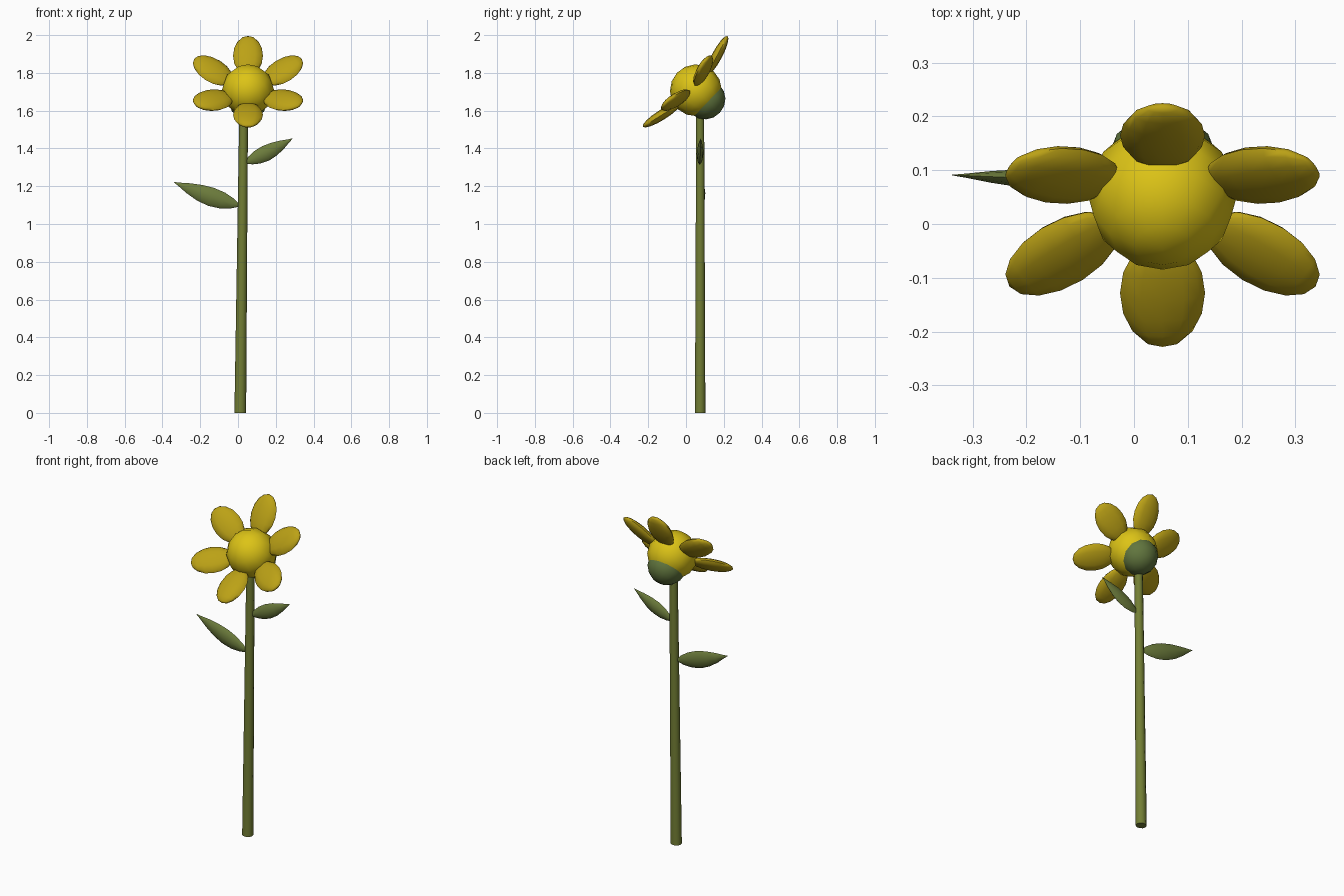
import bpy, bmesh, math
from mathutils import Vector, Matrix

if "Cube" in bpy.data.objects:
    bpy.data.objects.remove(bpy.data.objects["Cube"])


def material(name, rgb):
    m = bpy.data.materials.new(name)
    m.diffuse_color = (*rgb, 1)
    m.use_nodes = True
    m.node_tree.nodes["Principled BSDF"].inputs["Base Color"].default_value = m.diffuse_color
    return m


HEART = material("golden yellow", (0.72, 0.55, 0.008))
PETAL = material("dark yellow", (0.50, 0.36, 0.008))
STEM = material("stem green", (0.17, 0.21, 0.035))
LEAF = material("leaf green", (0.15, 0.20, 0.045))
CALYX = material("calyx green", (0.12, 0.18, 0.048))


def finish(bm, name, mat, angle=60):
    bmesh.ops.recalc_face_normals(bm, faces=bm.faces)
    me = bpy.data.meshes.new(name)
    bm.to_mesh(me)
    bm.free()
    ob = bpy.data.objects.new(name, me)
    bpy.context.collection.objects.link(ob)
    me.materials.append(mat)
    bpy.ops.object.select_all(action='DESELECT')
    ob.select_set(True)
    bpy.context.view_layer.objects.active = ob
    bpy.ops.object.shade_smooth_by_angle(angle=math.radians(angle))
    return ob


def frame(x, y, z, origin):
    """Matrix from three axes and an origin."""
    m = Matrix((x, y, z)).transposed().to_4x4()
    m.translation = origin
    return m


def ellipsoid(name, mat, axes, origin, radii, segs=12, rings=8):
    bm = bmesh.new()
    bmesh.ops.create_uvsphere(bm, u_segments=segs, v_segments=rings, radius=1)
    bmesh.ops.transform(bm, matrix=frame(*axes, origin) @ Matrix.Diagonal((*radii, 1)),
                        verts=bm.verts)
    return finish(bm, name, mat)


def loft(name, mat, sections, sides, angle=60):
    """Skin elliptical rings given as (centre, side vector, other side vector)."""
    bm = bmesh.new()
    rings = []
    for c, a, b in sections:
        rings.append([bm.verts.new(c + a * math.cos(t) + b * math.sin(t))
                      for t in (2 * math.pi * i / sides for i in range(sides))])
    for r, s in zip(rings, rings[1:]):
        for i in range(sides):
            j = (i + 1) % sides
            bm.faces.new((r[i], r[j], s[j], s[i]))
    bm.faces.new(rings[0])
    bm.faces.new(rings[-1])
    return finish(bm, name, mat, angle)


X = Vector((1, 0, 0))
Y = Vector((0, 1, 0))

# Stem: slightly leaning, tapered
loft("stem", STEM, [(Vector((0.012 + 0.018 * t, 0.075, 1.6 * t)),
                     X * (0.031 - 0.008 * t), Y * (0.029 - 0.007 * t))
                    for t in (0, 0.5, 1)], 10)

# Flower head: faces forward and upward
tilt = math.radians(43)
axis = Vector((0, -math.cos(tilt), math.sin(tilt)))
up = Vector((0, math.sin(tilt), math.cos(tilt)))
ellipsoid("flower_heart", HEART, (X, up, axis), Vector((0.053, 0.052, 1.708)),
          (0.138, 0.138, 0.136))
ellipsoid("calyx", CALYX, (X, up, axis), Vector((0.053, 0.106, 1.657)),
          (0.106, 0.106, 0.1))

# Six petals in a shallow cup
cone = math.radians(75)
apex = Vector((0.053, 0.06, 1.695))
for i in range(6):
    a = math.radians(60 * i)
    radial = up * math.cos(a) + X * math.sin(a)
    out = radial * math.sin(cone) + axis * math.cos(cone)
    side = axis.cross(radial).normalized()
    ellipsoid(f"petal_{i + 1}", PETAL, (side, out.cross(side), out),
              apex + out * 0.222, (0.079, 0.027, 0.118))


# Leaves: pointed, upright blades with a pillow-like section
def leaf(name, base, tip, half_width, thick, sag):
    base, tip = Vector(base), Vector(tip)
    d = (tip - base).normalized()
    across = Y.cross(d).normalized()
    if across.z < 0:
        across = -across
    sections = []
    for t, w in ((0, 0.15), (0.1, 0.55), (0.25, 0.88), (0.42, 1), (0.6, 0.87),
                 (0.78, 0.55), (0.92, 0.2), (1, 0.03)):
        c = base.lerp(tip, t) - across * sag * math.sin(math.pi * t)
        sections.append((c, across * half_width * w, d.cross(across) * thick * w))
    loft(name, LEAF, sections, 8)


leaf("left_leaf", (0.005, 0.075, 1.098), (-0.338, 0.091, 1.221), 0.05, 0.02, 0.007)
leaf("right_leaf", (0.04, 0.072, 1.325), (0.288, 0.078, 1.452), 0.042, 0.018, 0.005)
